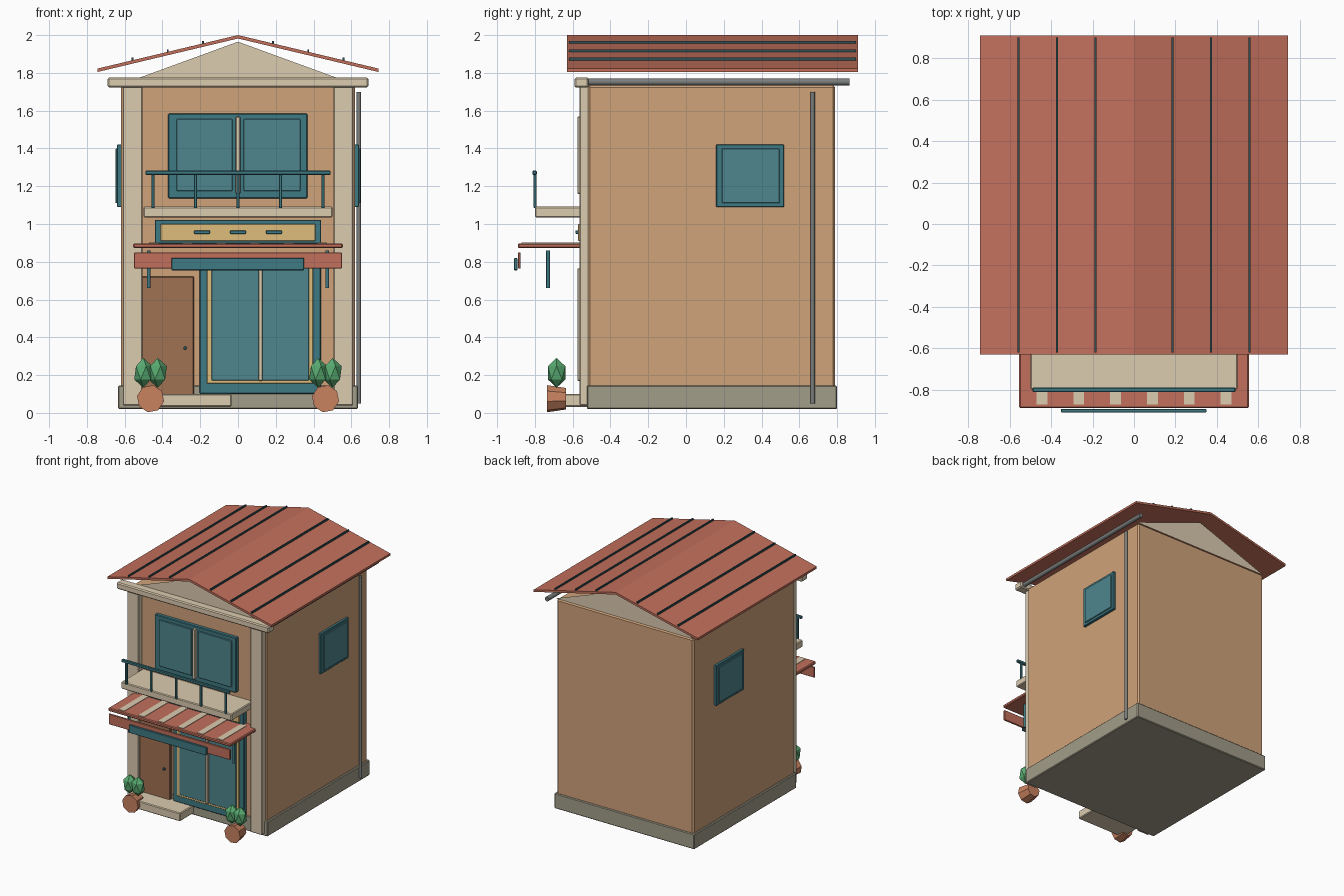
import bpy, bmesh, math
from mathutils import Matrix, Vector

if "Cube" in bpy.data.objects:
    bpy.data.objects.remove(bpy.data.objects["Cube"])


def mat(name, r, g, b):
    m = bpy.data.materials.new(name)
    lin = [(c / 255 / 12.92) if c < 11 else ((c / 255 + 0.055) / 1.055) ** 2.4 for c in (r, g, b)]
    m.diffuse_color = (*lin, 1)
    m.use_nodes = True
    m.node_tree.nodes["Principled BSDF"].inputs["Base Color"].default_value = m.diffuse_color
    return m


WALL = mat("ochre", 208, 163, 122)
CREAM = mat("cream", 220, 204, 176)
TEAL = mat("teal", 62, 122, 132)
GLASS = mat("glass", 78, 134, 142)
RED = mat("terracotta", 194, 112, 92)
BROWN = mat("brown", 160, 114, 84)
YELLOW = mat("yellow", 224, 190, 124)
STONE = mat("stone", 162, 157, 138)
METAL = mat("metal", 122, 126, 124)
SEAM = mat("dark_teal", 48, 78, 84)
POT = mat("clay", 200, 130, 96)
GREEN = mat("leaf", 88, 170, 112)


def finish(name, bm, m, bevel=0):
    bmesh.ops.recalc_face_normals(bm, faces=bm.faces)
    me = bpy.data.meshes.new(name)
    bm.to_mesh(me)
    bm.free()
    me.materials.append(m)
    ob = bpy.data.objects.new(name, me)
    bpy.context.collection.objects.link(ob)
    if bevel:
        b = ob.modifiers.new("bevel", "BEVEL")
        b.width = bevel
        b.segments = 1
    return ob


def box(name, x0, x1, y0, y1, z0, z1, m, bevel=0.003):
    bm = bmesh.new()
    bmesh.ops.create_cube(bm, size=1)
    for v in bm.verts:
        v.co = Vector(((x0 + x1) / 2 + v.co.x * (x1 - x0),
                       (y0 + y1) / 2 + v.co.y * (y1 - y0),
                       (z0 + z1) / 2 + v.co.z * (z1 - z0)))
    return finish(name, bm, m, bevel)


def rod(name, a, b, r0, m, r1=None, sides=12, smooth=True, spin=0):
    a, b = Vector(a), Vector(b)
    bm = bmesh.new()
    rot = (b - a).to_track_quat("Z", "Y").to_matrix().to_4x4()
    bmesh.ops.create_cone(bm, cap_ends=True, segments=sides, radius1=r0,
                          radius2=r0 if r1 is None else r1, depth=(b - a).length,
                          matrix=Matrix.Translation((a + b) / 2) @ rot @ Matrix.Rotation(spin, 4, "Z"))
    if smooth:
        for f in bm.faces:
            f.smooth = len(f.verts) == 4
    return finish(name, bm, m)


# main body and base
box("base_plinth", -0.635, 0.635, -0.525, 0.80, 0.02, 0.145, STONE, 0.006)
box("house_walls", -0.62, 0.62, -0.52, 0.79, 0.13, 1.735, WALL, 0.012)
box("front_cornice", -0.69, 0.69, -0.59, -0.515, 1.722, 1.775, CREAM, 0.008)
for s, side in ((-1, "left"), (1, "right")):
    box(side + "_pilaster", *sorted((s * 0.505, s * 0.61)), -0.563, -0.51, 0.04, 1.73, CREAM, 0.005)

# gable infill panels
for y, end in ((-0.525, "front"), (0.785, "back")):
    bm = bmesh.new()
    bm.faces.new([bm.verts.new(p) for p in ((-0.63, y, 1.735), (0.63, y, 1.735), (0, y, 1.965))])
    finish(end + "_gable", bm, CREAM)

# pitched roof slab from a chevron profile
profile = [(-0.743, 1.823), (0, 2.0), (0.743, 1.823), (0.743, 1.805), (0, 1.982), (-0.743, 1.805)]
bm = bmesh.new()
rings = [[bm.verts.new((x, y, z)) for x, z in profile] for y in (-0.63, 0.91)]
for i in range(6):
    j = (i + 1) % 6
    bm.faces.new((rings[0][i], rings[0][j], rings[1][j], rings[1][i]))
for r in rings:
    bm.faces.new((r[0], r[1], r[4], r[5]))
    bm.faces.new((r[1], r[2], r[3], r[4]))
finish("roof", bm, RED)

# standing seams
for i in (1, 2, 3):
    for s in (-1, 1):
        x = s * 0.186 * i
        z = 2.0 - abs(x) * 0.238 + 0.006
        box("roof_seam", x - 0.005, x + 0.005, -0.62, 0.90, z - 0.008, z + 0.007, SEAM, 0)

# gutter and downpipe
rod("gutter", (0.655, -0.56, 1.752), (0.655, 0.865, 1.752), 0.018, METAL)
rod("downpipe", (0.64, 0.67, 0.05), (0.64, 0.67, 1.70), 0.012, METAL)

# side windows
for s, side in ((-1, "left"), (1, "right")):
    box(side + "_window_frame", *sorted((s * 0.61, s * 0.64)), 0.16, 0.52, 1.09, 1.42, TEAL)
    box(side + "_window_pane", *sorted((s * 0.61, s * 0.648)), 0.19, 0.495, 1.11, 1.40, GLASS)

# upper window
box("upper_window_frame", -0.37, 0.367, -0.55, -0.51, 1.135, 1.585, TEAL, 0.005)
for x0, x1 in ((-0.325, -0.03), (0.03, 0.33)):
    box("upper_window_pane", x0, x1, -0.56, -0.51, 1.175, 1.555, GLASS)
box("upper_window_mullion", -0.012, 0.012, -0.575, -0.51, 1.16, 1.568, CREAM)

# balcony
box("balcony_slab", -0.50, 0.50, -0.80, -0.515, 1.035, 1.092, CREAM, 0.006)
box("balcony_rail", -0.49, 0.49, -0.812, -0.79, 1.26, 1.283, TEAL, 0.004)
for i in range(5):
    x = -0.45 + i * 0.225
    box("baluster", x - 0.009, x + 0.009, -0.808, -0.792, 1.085, 1.265, TEAL)

# transom panel with three vents
box("transom_frame", -0.44, 0.44, -0.56, -0.51, 0.895, 1.022, TEAL, 0.004)
box("transom_panel", -0.41, 0.41, -0.572, -0.51, 0.91, 1.0, YELLOW)
for x in (-0.19, 0, 0.19):
    box("transom_vent", x - 0.042, x + 0.042, -0.585, -0.565, 0.948, 0.966, TEAL)

# shop window
box("shop_frame", -0.203, 0.44, -0.55, -0.51, 0.10, 0.83, TEAL, 0.005)
box("shop_inner_frame", -0.165, 0.397, -0.556, -0.51, 0.155, 0.785, YELLOW)
box("shop_glass", -0.14, 0.375, -0.562, -0.51, 0.172, 0.768, GLASS)
box("shop_mullion", 0.108, 0.130, -0.575, -0.51, 0.17, 0.765, CREAM)

# door, knob and step
box("door", -0.51, -0.232, -0.55, -0.51, 0.09, 0.722, BROWN, 0.005)
rod("door_knob", (-0.28, -0.545, 0.343), (-0.28, -0.565, 0.343), 0.01, SEAM)
box("door_step", -0.475, -0.035, -0.70, -0.515, 0.032, 0.10, CREAM, 0.006)

# awning with stripes, valance, sign board and hangers
box("awning", -0.555, 0.555, -0.89, -0.515, 0.872, 0.898, RED, 0.006)
for i in range(6):
    x = -0.445 + i * 0.178
    box("awning_stripe", x - 0.026, x + 0.026, -0.872, -0.56, 0.885, 0.902, CREAM, 0)
box("awning_valance", -0.55, 0.55, -0.89, -0.875, 0.765, 0.85, RED)
box("sign_board", -0.353, 0.35, -0.91, -0.893, 0.755, 0.82, TEAL)
for x in (-0.473, 0.473):
    rod("awning_hanger", (x, -0.73, 0.66), (x, -0.73, 0.86), 0.01, TEAL, sides=8)

# pots with paired shrubs
for cx in (-0.463, 0.463):
    rod("plant_pot", (cx, -0.735, 0.075), (cx, -0.635, 0.075), 0.073, POT, 0.058, 8, False, math.pi / 16)
    for dx in (-0.038, 0.038):
        bm = bmesh.new()
        bmesh.ops.create_icosphere(bm, subdivisions=1, radius=1,
                                   matrix=Matrix.Translation((cx + dx, -0.685, 0.212))
                                   @ Matrix.Diagonal((0.054, 0.054, 0.079, 1)))
        finish("shrub", bm, GREEN)
